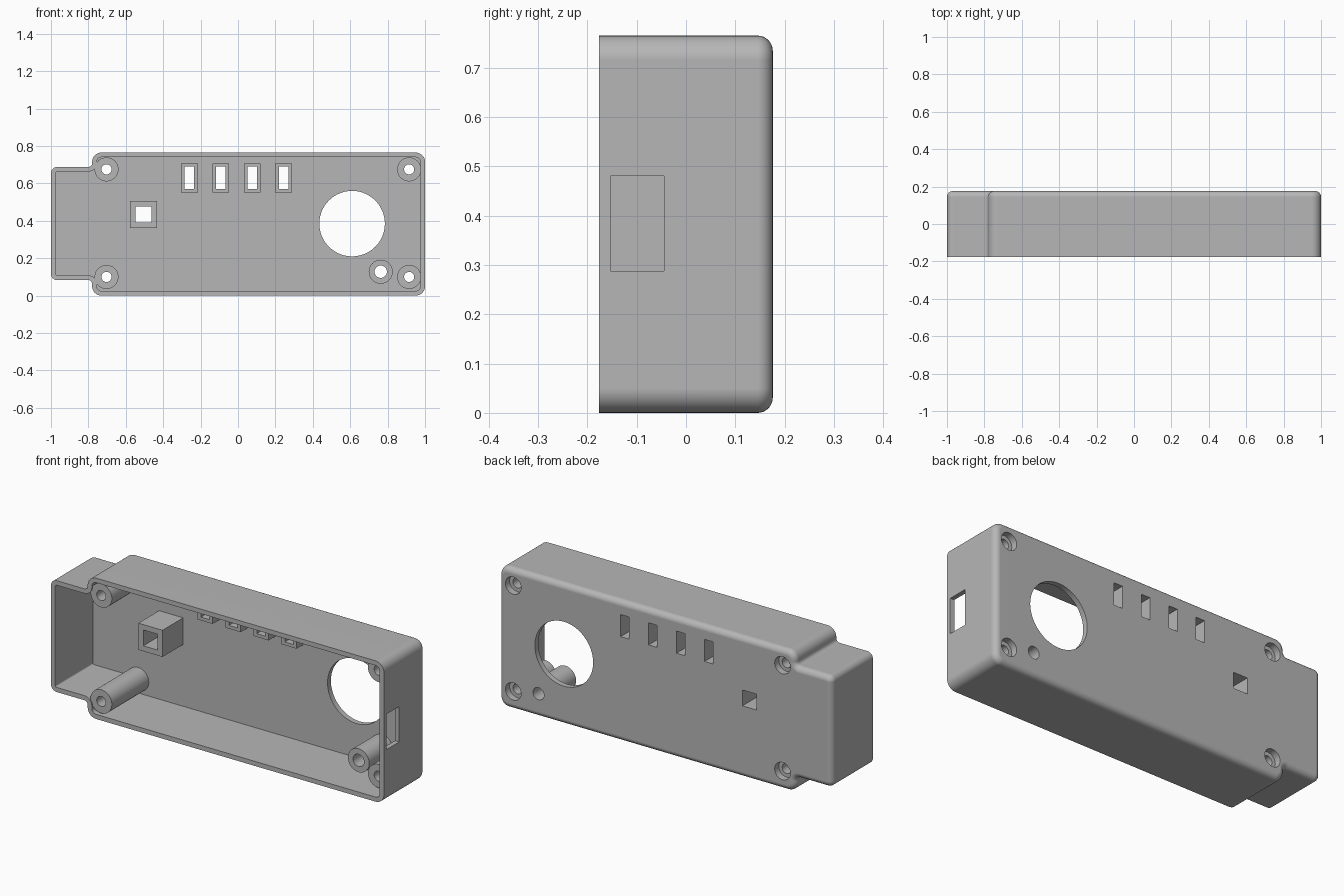
import bpy, bmesh, math
from mathutils import Vector

if "Cube" in bpy.data.objects:
    bpy.data.objects.remove(bpy.data.objects["Cube"], do_unlink=True)

GREY = (0.47, 0.47, 0.47, 1)
grey = bpy.data.materials.new("grey_plastic")
grey.use_nodes = True
grey.diffuse_color = GREY
grey.node_tree.nodes["Principled BSDF"].inputs["Base Color"].default_value = GREY

FRONT, BACK, FLOOR = -0.176, 0.176, 0.147
WALL, FILLET = 0.025, 0.031

# corner x, z and radius, counter-clockwise
CORNERS = [(-0.78, 0, 0.05), (1, 0, 0.05), (1, 0.765, 0.05), (-0.78, 0.765, 0.05),
           (-0.78, 0.688, 0.02), (-1, 0.688, 0.033), (-1, 0.083, 0.033), (-0.78, 0.083, 0.02)]


def outline(inset, steps=8):
    """Rounded case outline moved inwards by inset."""
    pts, n = [], len(CORNERS)
    for i, (x, z, r) in enumerate(CORNERS):
        p = Vector((x, z))
        d_in = (p - Vector(CORNERS[i - 1][:2])).normalized()
        d_out = (Vector(CORNERS[(i + 1) % n][:2]) - p).normalized()
        convex = d_in.cross(d_out) > 0
        for d in (d_in, d_out):
            p = p + inset * Vector((-d.y, d.x))
        r = max(r - inset, 0.002) if convex else r + inset
        centre = p + r * (d_out - d_in)
        for k in range(steps + 1):
            t = math.pi / 2 * k / steps
            pts.append(centre + r * (d_in * math.sin(t) - d_out * math.cos(t)))
    return pts


def circle(x, z, r, n=48):
    return [(x + r * math.cos(math.tau * k / n), z + r * math.sin(math.tau * k / n)) for k in range(n)]


def rect(x, z, w, h):
    return [(x + sx * w / 2, z + sz * h / 2) for sx, sz in ((-1, -1), (1, -1), (1, 1), (-1, 1))]


def loft(name, layers):
    """Solid through (y, loop) layers, capped at both ends."""
    bm = bmesh.new()
    rings = [[bm.verts.new((p[0], y, p[1])) for p in loop] for y, loop in layers]
    for a, b in zip(rings, rings[1:]):
        for i in range(len(a)):
            j = (i + 1) % len(a)
            bm.faces.new((a[i], a[j], b[j], b[i]))
    bm.faces.new(rings[0])
    bm.faces.new(rings[-1])
    bmesh.ops.recalc_face_normals(bm, faces=bm.faces)
    mesh = bpy.data.meshes.new(name)
    bm.to_mesh(mesh)
    bm.free()
    mesh.materials.append(grey)
    ob = bpy.data.objects.new(name, mesh)
    bpy.context.collection.objects.link(ob)
    return ob


def prism(name, loop, y0, y1):
    return loft(name, [(y0, loop), (y1, loop)])


def combine(target, tool, operation):
    bpy.context.view_layer.objects.active = target
    mod = target.modifiers.new("combine", 'BOOLEAN')
    mod.operation, mod.solver, mod.object = operation, 'EXACT', tool
    bpy.ops.object.modifier_apply(modifier=mod.name)
    bpy.data.objects.remove(tool, do_unlink=True)


# outer case with rounded back edge
layers = [(FRONT, outline(0))]
for k in range(9):
    a = math.pi / 2 * k / 8
    layers.append((BACK - FILLET + FILLET * math.sin(a), outline(FILLET * (1 - math.cos(a)))))
case = loft("case_shell", layers)

# hollow inside
combine(case, prism("cavity", outline(WALL), -0.3, FLOOR), 'DIFFERENCE')

# screw posts: x, z, front y, hole radius, countersunk
POSTS = [(-0.703, 0.675, -0.17, 0.027, True), (-0.703, 0.1, -0.17, 0.027, True),
         (0.915, 0.675, -0.1, 0.027, True), (0.915, 0.1, -0.1, 0.027, True),
         (0.763, 0.128, -0.055, 0.033, False)]
SLOTS = [(-0.26 + 0.168 * i, 0.63) for i in range(4)]
BUTTON = (-0.505, 0.433)

for x, z, y, r, sunk in POSTS:
    combine(case, prism("post", circle(x, z, 0.064), y, 0.16), 'UNION')

# slot frames and button tube
for x, z in SLOTS:
    combine(case, prism("slot_frame", rect(x, z, 0.09, 0.155), 0.09, 0.16), 'UNION')
combine(case, prism("button_tube", rect(*BUTTON, 0.145, 0.145), -0.03, 0.16), 'UNION')

# openings through the back
for x, z, y, r, sunk in POSTS:
    combine(case, prism("screw_hole", circle(x, z, r), -0.3, 0.3), 'DIFFERENCE')
    if sunk:
        combine(case, prism("screw_recess", circle(x, z, 0.047), 0.14, 0.3), 'DIFFERENCE')
for x, z in SLOTS:
    combine(case, prism("slot", rect(x, z, 0.052, 0.12), -0.3, 0.3), 'DIFFERENCE')
combine(case, prism("button_hole", rect(*BUTTON, 0.086, 0.086), -0.3, 0.3), 'DIFFERENCE')
combine(case, prism("round_window", circle(0.61, 0.385, 0.175, 80), -0.3, 0.3), 'DIFFERENCE')

# connector opening in the left end wall
combine(case, prism("side_port", rect(1, 0.384, 0.2, 0.192), -0.153, -0.045), 'DIFFERENCE')

# smooth curved faces, keep edges crisp
bpy.ops.object.select_all(action='DESELECT')
case.select_set(True)
bpy.context.view_layer.objects.active = case
bpy.ops.object.shade_smooth_by_angle(angle=math.radians(30))
weighted = case.modifiers.new("even_shading", 'WEIGHTED_NORMAL')
weighted.keep_sharp = True
